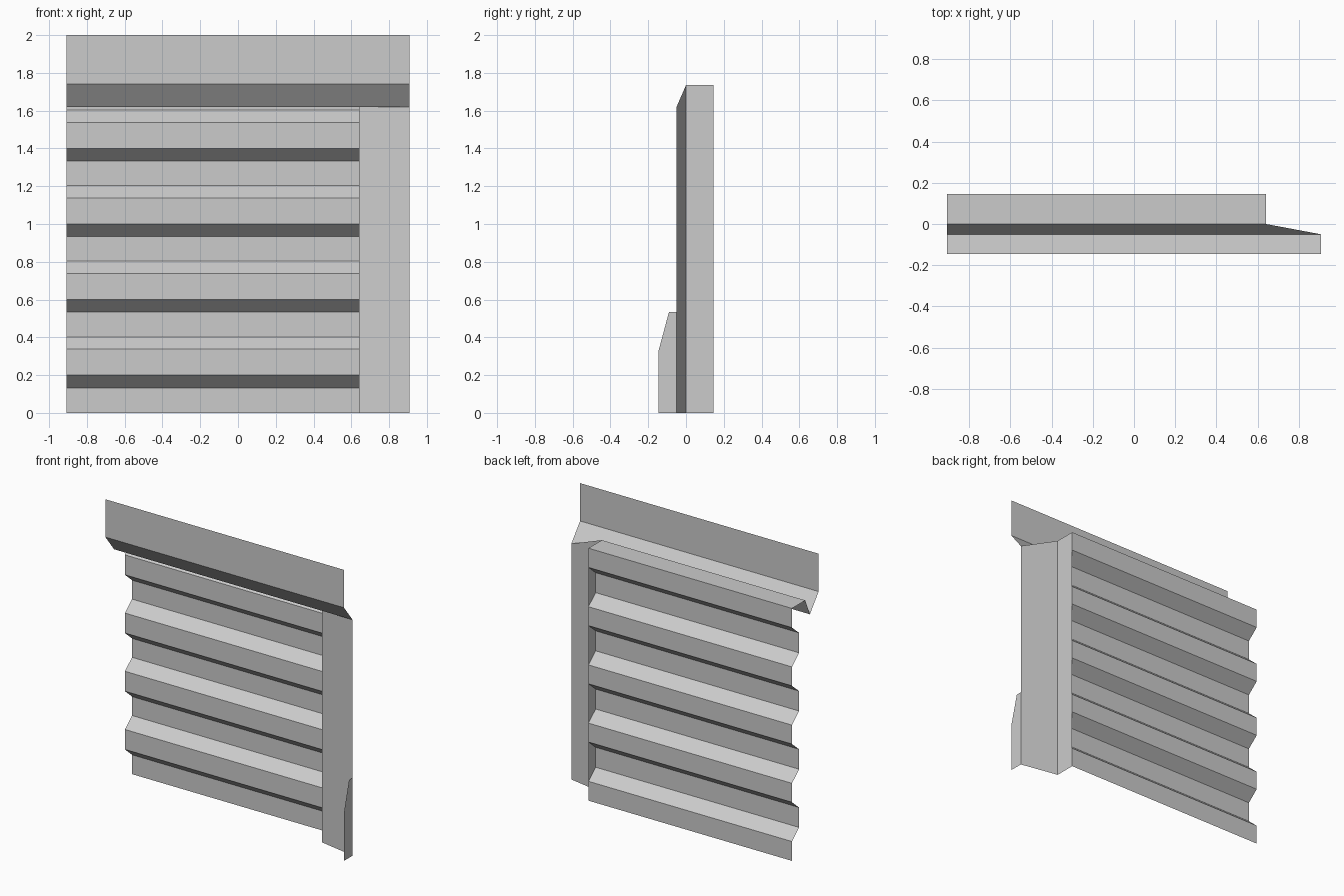
import bpy

if "Cube" in bpy.data.objects:
    bpy.data.objects.remove(bpy.data.objects["Cube"])

# Key dimensions
X0, X1, XP = -0.907, 0.907, 0.64      # left end, right end, panel right edge
YF, YM, YB = -0.145, -0.05, 0.145     # front, middle, back planes
ZL, ZT = 1.62, 1.735                  # lip of the frame, top of the recess
RIDGE = 0.067                         # forward plane of the corrugation


def sheet(name, verts, faces):
    """Thin sheet-metal part as a plain flat-shaded mesh."""
    me = bpy.data.meshes.new(name)
    me.from_pydata(verts, [], faces)
    me.update()
    ob = bpy.data.objects.new(name, me)
    bpy.context.collection.objects.link(ob)
    return ob


def sweep_x(name, profile, x0, x1):
    """Extrude an open (y, z) profile along x."""
    verts = [(x, y, z) for y, z in profile for x in (x0, x1)]
    faces = [(2 * i, 2 * i + 1, 2 * i + 3, 2 * i + 2) for i in range(len(profile) - 1)]
    return sheet(name, verts, faces)


# Corrugated wall: repeating trapezoid waves of 0.4 height
wave = [(YB, 0)]
for i in range(4):
    b = 0.4 * i
    wave += [(YB, b + 0.133), (RIDGE, b + 0.2), (RIDGE, b + 0.337), (YB, b + 0.403)]
wave.append((YB, ZT))
sweep_x("corrugated_wall", wave, X0, XP)

# Top rail: upright face and slope back down to the frame lip
sweep_x("top_rail", [(YM, ZL), (YF, 1.74), (YF, 2.0)], X0, X1)

# Frame around the recess: mitred header strip and corner post
sheet("header_strip",
      [(X0, YM, ZL), (X1, YM, ZL), (XP, 0, ZT), (X0, 0, ZT)], [(0, 1, 2, 3)])
sheet("corner_post",
      [(XP, 0, 0), (X1, YM, 0), (X1, YM, ZL), (XP, 0, ZT)], [(0, 1, 2, 3)])

# Recess roof and side return, joining the frame to the wall
sheet("recess_roof",
      [(X0, 0, ZT), (XP, 0, ZT), (XP, YB, ZT), (X0, YB, ZT)], [(0, 1, 2, 3)])
sheet("recess_side",
      [(XP, 0, 0), (XP, YB, 0), (XP, YB, ZT), (XP, 0, ZT)], [(0, 1, 2, 3)])

# Foot gusset on the outer edge of the post
gusset = [(YF, 0), (YM, 0), (YM, 0.535), (-0.09, 0.535), (YF, 0.33)]
sheet("foot_gusset", [(X1, y, z) for y, z in gusset], [tuple(range(5))])
